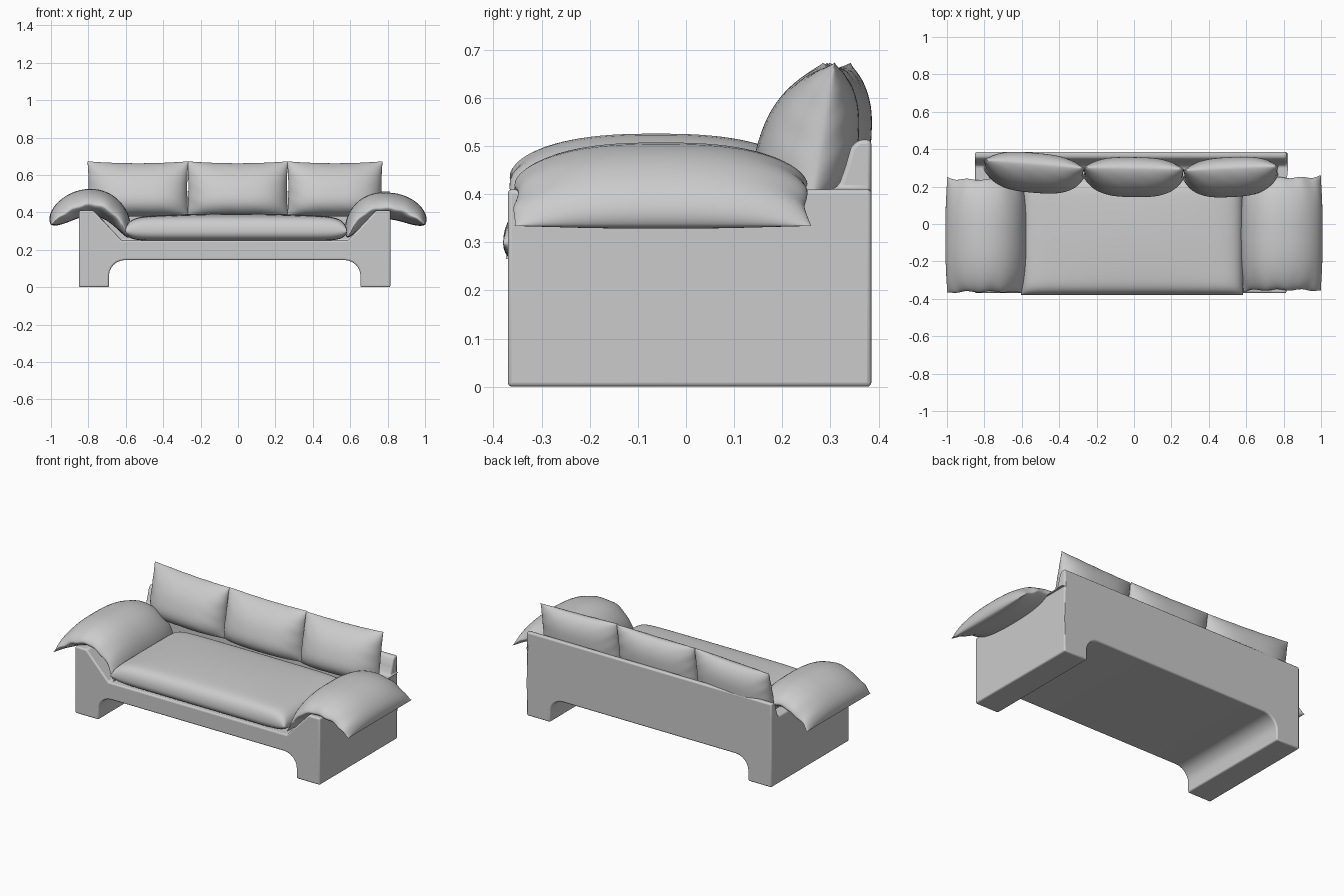
import bpy, bmesh, math
from mathutils import Vector

if "Cube" in bpy.data.objects:
    bpy.data.objects.remove(bpy.data.objects["Cube"])

CX = -0.0175  # the frame sits slightly left of centre


def make_object(name, bm):
    bmesh.ops.recalc_face_normals(bm, faces=bm.faces)
    mesh = bpy.data.meshes.new(name)
    bm.to_mesh(mesh)
    bm.free()
    ob = bpy.data.objects.new(name, mesh)
    bpy.context.collection.objects.link(ob)
    return ob


def smooth(ob, angle):
    bpy.ops.object.select_all(action='DESELECT')
    ob.select_set(True)
    bpy.context.view_layer.objects.active = ob
    bpy.ops.object.shade_smooth_by_angle(angle=math.radians(angle))


def prism(name, points, offset):
    bm = bmesh.new()
    face = bm.faces.new([bm.verts.new(p) for p in points])
    res = bmesh.ops.extrude_face_region(bm, geom=[face])
    verts = [g for g in res['geom'] if isinstance(g, bmesh.types.BMVert)]
    bmesh.ops.translate(bm, verts=verts, vec=offset)
    return make_object(name, bm)


def pillow(name, place, n=40, m=40, pu=4, pv=4, power=0.5):
    """Two puffed sheets joined at a seam; place(u, v, h) gives the position."""
    bm = bmesh.new()
    for side in (1, -1):
        rows = []
        for i in range(n + 1):
            u = math.sin(math.pi * (i / n - 0.5))
            row = []
            for j in range(m + 1):
                v = math.sin(math.pi * (j / m - 0.5))
                h = (max(0, 1 - abs(u) ** pu) * max(0, 1 - abs(v) ** pv)) ** power
                row.append(bm.verts.new(place(u, v, side * h)))
            rows.append(row)
        for i in range(n):
            for j in range(m):
                bm.faces.new((rows[i][j], rows[i + 1][j], rows[i + 1][j + 1], rows[i][j + 1]))
    bmesh.ops.remove_doubles(bm, verts=bm.verts, dist=0.00005)
    ob = make_object(name, bm)
    smooth(ob, 50)
    return ob


# Frame: front profile with arched underside and sloping arms
half = [(0.6725, 0.0), (0.8325, 0.0), (0.8325, 0.41), (0.755, 0.41), (0.605, 0.25)]
arch = []
for k in range(7):
    a = math.pi / 2 * k / 6
    arch.append((0.5875 + 0.085 * math.sin(a), 0.06 + 0.085 * math.cos(a)))
right = arch + half
outline = right + [(-x, z) for x, z in reversed(right)]
frame = prism("frame", [(CX + x, -0.37, z) for x, z in outline], (0, 0.755, 0))

# Backrest: side profile with a curved shoulder, joined to the frame
back = [(0.385, 0.2), (0.385, 0.513), (0.358, 0.513), (0.343, 0.498), (0.332, 0.46),
        (0.32, 0.425), (0.308, 0.41), (0.285, 0.402), (0.285, 0.2)]
backrest = prism("backrest_helper", [(CX - 0.8325, y, z) for y, z in back], (1.665, 0, 0))
backrest.hide_render = True
backrest.hide_set(True)
union = frame.modifiers.new("join_back", 'BOOLEAN')
union.operation = 'UNION'
union.solver = 'EXACT'
union.object = backrest
bpy.context.view_layer.objects.active = frame
bpy.ops.object.modifier_apply(modifier="join_back")
bpy.data.objects.remove(backrest)
bevel = frame.modifiers.new("soft_edges", 'BEVEL')
bevel.width = 0.009
bevel.segments = 3
bevel.limit_method = 'ANGLE'
bevel.angle_limit = math.radians(40)
bevel.use_clamp_overlap = False
smooth(frame, 35)


# Seat cushion: wide, flat, fuller above its seam
def place_seat(u, v, h):
    crown = 0.018 * (1 - u * u) * (1 - v * v)
    z = 0.298 + (h * (0.078 + crown) if h > 0 else h * 0.05)
    return Vector((-0.01 + 0.593 * u, -0.065 + 0.315 * v, z))


pillow("seat_cushion", place_seat, 56, 40, 14, 12)


# Arm cushions: draped over each arm along a curved spine
def arm_placer(side, dz, yc):
    ctrl = [Vector(p) for p in ((1.0, 0.335), (0.9, 0.43), (0.7, 0.54), (0.585, 0.265))]

    def spine(t):
        s = 1 - t
        return (ctrl[0] * s ** 3 + ctrl[1] * 3 * s * s * t
                + ctrl[2] * 3 * s * t * t + ctrl[3] * t ** 3)

    def place(u, v, h):
        t = (u + 1) / 2
        p = spine(t)
        d = (spine(t + 0.01) - spine(t - 0.01)).normalized()
        nrm = Vector((d.y, -d.x))
        if nrm.y < 0 or (t > 0.5 and nrm.x > 0):
            nrm = -nrm
        fold = 0.003 * math.sin(17 * u + 2) * v ** 4
        p = p + nrm * (h * (0.083 if h > 0 else 0.06) + fold)
        y = yc + 0.308 * v * (1 - 0.025 * (1 - u ** 4)) + 0.004 * math.sin(11 * u) * v ** 6
        return Vector((side * p.x, y, p.y + dz * (1 - abs(u))))
    return place


pillow("arm_cushion_left", arm_placer(-1, 0.004, -0.062), 40, 40, 2.6, 2.6, 0.6)
pillow("arm_cushion_right", arm_placer(1, -0.016, -0.052), 40, 40, 2.6, 2.6, 0.6)


# Back cushions: three leaning pillows with pinched corners
def back_placer(x, w, y, turn, phase):
    def place(u, v, h):
        px = w * u * (1 - 0.025 * (1 - v * v))
        pz = 0.525 + 0.148 * v * (1 - 0.07 * (1 - u * u) * (v > 0))
        lean = 0.025 * v
        # fuller towards the bottom, with soft creases near the seam
        fat = 1 - 0.22 * v
        edge = max(abs(u), abs(v)) ** 6
        crease = 0.004 * edge * h * math.sin(13 * (u + v) + phase)
        depth = -h * (0.115 if h > 0 else 0.085) * fat + crease
        return Vector((x + px, y + lean + turn * u + depth, pz))
    return place


for name, x, w, y, turn, phase in (
        ("back_cushion_left", -0.535, 0.27, 0.295, -0.022, 0.0),
        ("back_cushion_middle", -0.002, 0.27, 0.272, -0.004, 1.7),
        ("back_cushion_right", 0.518, 0.255, 0.272, 0.012, 3.1)):
    pillow(name, back_placer(x, w, y, turn, phase), 36, 36, 3, 2.6, 0.6)
